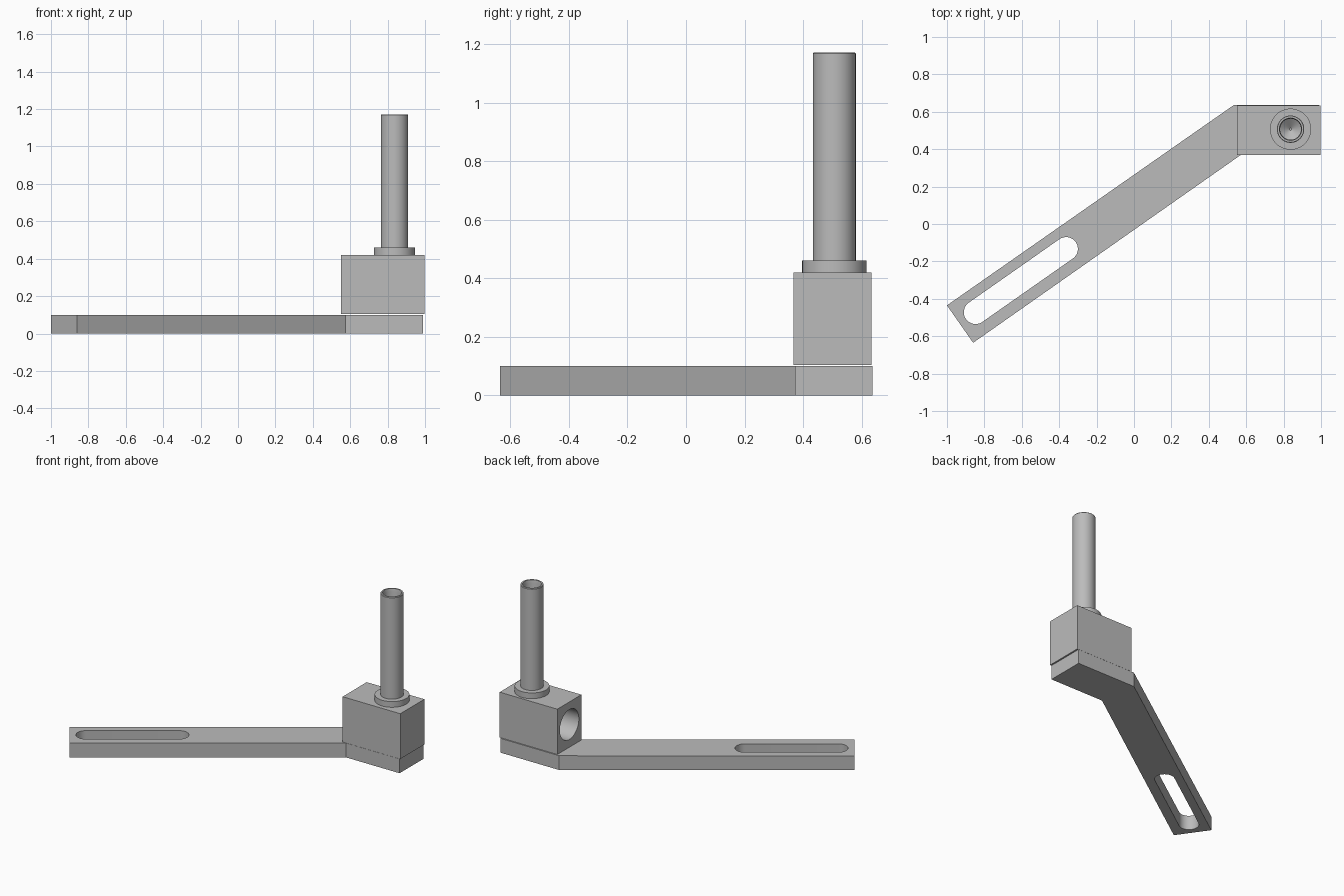
import bpy, bmesh, math
from mathutils import Vector, Matrix

if "Cube" in bpy.data.objects:
    bpy.data.objects.remove(bpy.data.objects["Cube"])

grey = bpy.data.materials.new("light_grey")
grey.diffuse_color = (0.5, 0.5, 0.5, 1)
grey.use_nodes = True
grey.node_tree.nodes["Principled BSDF"].inputs["Base Color"].default_value = grey.diffuse_color


def make(name, bm, smooth=False):
    bmesh.ops.recalc_face_normals(bm, faces=bm.faces)
    me = bpy.data.meshes.new(name)
    bm.to_mesh(me)
    bm.free()
    me.materials.append(grey)
    ob = bpy.data.objects.new(name, me)
    bpy.context.collection.objects.link(ob)
    if smooth:
        shade(ob)
    return ob


def shade(ob):
    bpy.ops.object.select_all(action='DESELECT')
    bpy.context.view_layer.objects.active = ob
    ob.select_set(True)
    bpy.ops.object.shade_smooth_by_angle(angle=math.radians(30))


def prism(name, pts, z0, z1):
    bm = bmesh.new()
    face = bm.faces.new([bm.verts.new((x, y, z0)) for x, y in pts])
    ext = bmesh.ops.extrude_face_region(bm, geom=[face])
    for v in ext["geom"]:
        if isinstance(v, bmesh.types.BMVert):
            v.co.z = z1
    return make(name, bm)


def lathe(name, profile, matrix, steps=48):
    # revolve (radius, height) points around z, then place them
    bm = bmesh.new()
    vs = [bm.verts.new((r, 0, h)) for r, h in profile]
    es = [bm.edges.new((a, b)) for a, b in zip(vs, vs[1:])]
    bmesh.ops.spin(bm, geom=vs + es, cent=(0, 0, 0), axis=(0, 0, 1),
                   angle=2 * math.pi, steps=steps)
    bmesh.ops.remove_doubles(bm, verts=bm.verts, dist=1e-5)
    bm.transform(matrix)
    return make(name, bm, True)


def cut(ob, cutter):
    mod = ob.modifiers.new("cut", 'BOOLEAN')
    mod.operation = 'DIFFERENCE'
    mod.solver = 'EXACT'
    mod.object = cutter
    bpy.ops.object.select_all(action='DESELECT')
    bpy.context.view_layer.objects.active = ob
    ob.select_set(True)
    bpy.ops.object.modifier_apply(modifier=mod.name)
    bpy.data.objects.remove(cutter)
    shade(ob)


# bent flat arm with the foot under the block
arm = prism("arm", [(-1, -0.435), (-0.86, -0.635), (0.575, 0.372), (0.99, 0.372),
                    (0.99, 0.637), (0.535, 0.637)], 0, 0.1)

# rounded adjustment slot near the free end
a, b, r = Vector((-0.847, -0.472)), Vector((-0.363, -0.133)), 0.063
heading = math.atan2(b.y - a.y, b.x - a.x)
slot = []
for centre, start in ((b, heading - math.pi / 2), (a, heading + math.pi / 2)):
    for i in range(17):
        t = start + math.pi * i / 16
        slot.append((centre.x + r * math.cos(t), centre.y + r * math.sin(t)))
cut(arm, prism("slot_cutter", slot, -0.1, 0.2))

# clamp block with a blind round socket in its inner side
block = prism("block", [(0.552, 0.368), (0.998, 0.368), (0.998, 0.634), (0.552, 0.634)],
              0.103, 0.42)
socket = lathe("socket_cutter", [(0, -0.05), (0.105, -0.05), (0.105, 0.32), (0, 0.36)],
               Matrix.Translation((0.552, 0.501, 0.262)) @ Matrix.Rotation(math.pi / 2, 4, 'Y'))
cut(block, socket)

# hollow post with its collar and a cone-bottomed bore
lathe("post", [(0, 0.415), (0.11, 0.415), (0.11, 0.46), (0.073, 0.46), (0.073, 1.168),
               (0.07, 1.172), (0.06, 1.172), (0.056, 1.15), (0.056, 0.6), (0.006, 0.56),
               (0, 0.56)],
      Matrix.Translation((0.837, 0.507, 0)))
